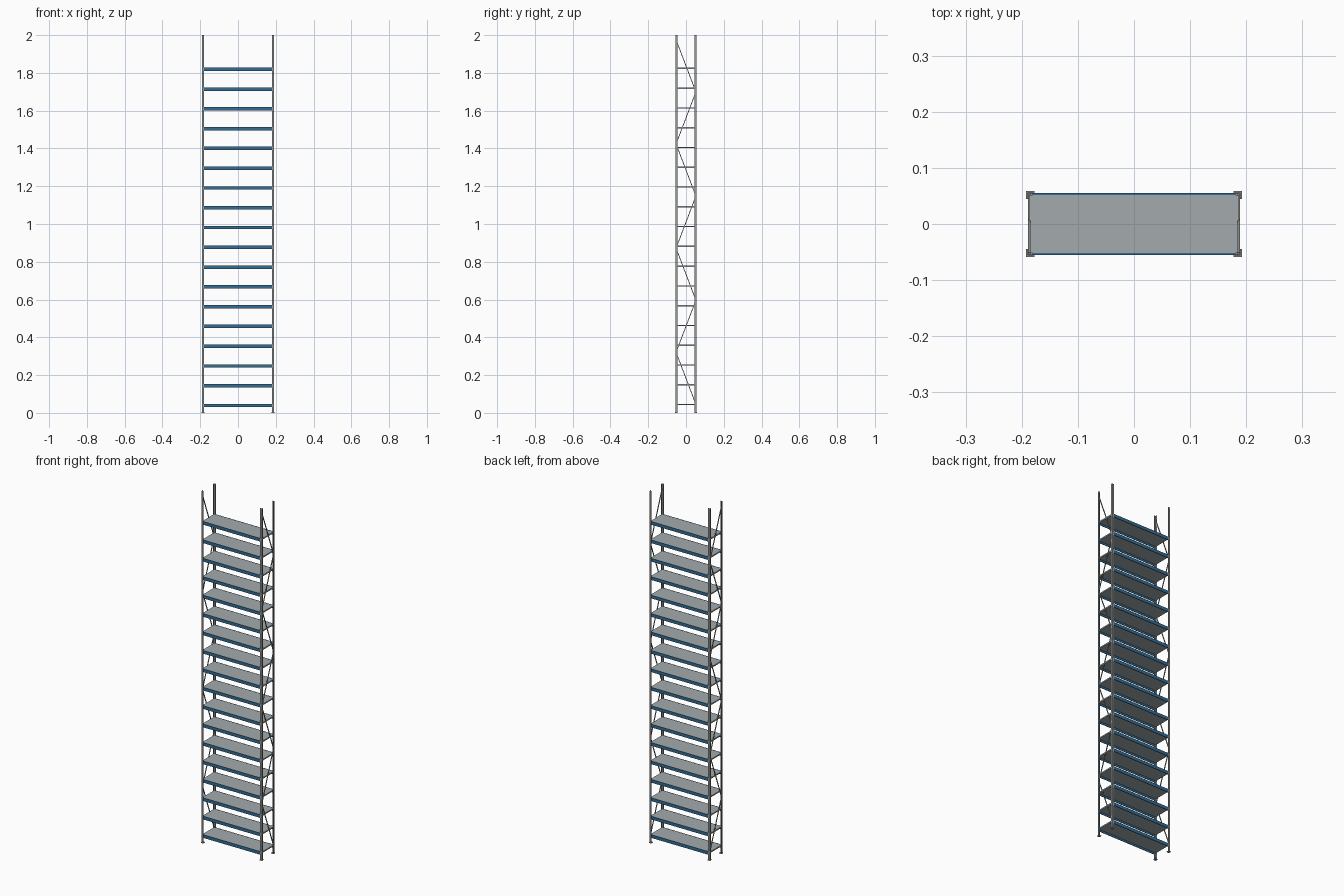
import bpy
import bmesh
from math import atan2, hypot
from mathutils import Matrix, Vector

cube = bpy.data.objects.get("Cube")
if cube:
    bpy.data.objects.remove(cube, do_unlink=True)


def material(name, rgb):
    m = bpy.data.materials.new(name)
    m.use_nodes = True
    m.diffuse_color = (*rgb, 1)
    m.node_tree.nodes["Principled BSDF"].inputs["Base Color"].default_value = (*rgb, 1)
    return m


STEEL = material("galvanised grey", (0.31, 0.33, 0.33))
PANEL = material("shelf grey", (0.37, 0.41, 0.42))
BLUE = material("beam blue", (0.035, 0.15, 0.29))


def make_object(name, bm, mat):
    bmesh.ops.recalc_face_normals(bm, faces=bm.faces)
    mesh = bpy.data.meshes.new(name)
    bm.to_mesh(mesh)
    bm.free()
    mesh.materials.append(mat)
    obj = bpy.data.objects.new(name, mesh)
    bpy.context.scene.collection.objects.link(obj)
    return obj


def box(name, center, size, mat, tilt=0):
    bm = bmesh.new()
    place = (Matrix.Translation(center) @ Matrix.Rotation(tilt, 4, "X")
             @ Matrix.Diagonal((*size, 1)))
    bmesh.ops.create_cube(bm, size=1, matrix=place)
    return make_object(name, bm, mat)


def angle_post(name, x, y, sx, sy):
    # L profile with its corner facing outwards
    leg, wall = 0.011, 0.002
    profile = [(0, 0), (leg, 0), (leg, wall), (wall, wall), (wall, leg), (0, leg)]
    bm = bmesh.new()
    base = bm.faces.new([bm.verts.new((x - sx * u, y - sy * v, 0)) for u, v in profile])
    top = bmesh.ops.extrude_face_region(bm, geom=[base])["geom"]
    bmesh.ops.translate(bm, vec=(0, 0, HEIGHT),
                        verts=[g for g in top if isinstance(g, bmesh.types.BMVert)])
    return make_object(name, bm, STEEL)


HEIGHT = 2.0
SHELVES = 18
PITCH = 0.1047
SIDES = (("left", 1), ("right", -1))
ENDS = (("front", -1), ("back", 1))

# Uprights and feet
for side, sx in SIDES:
    for end, sy in ENDS:
        angle_post(f"{end}_{side}_post", sx * 0.19, sy * 0.0565, sx, sy)
        box(f"{end}_{side}_foot", (sx * 0.185, sy * 0.0515, 0.002),
            (0.0145, 0.0145, 0.004), STEEL)

# Shelves: panel with a beam along each long edge
for i in range(SHELVES):
    top = 0.048 + i * PITCH
    box(f"shelf_panel_{i + 1}", (0, 0, top - 0.004), (0.375, 0.104, 0.007), PANEL)
    for end, sy in ENDS:
        box(f"{end}_beam_{i + 1}", (0, sy * 0.0535, top - 0.009),
            (0.361, 0.003, 0.018), BLUE)

# Zigzag bracing on both ends
BRACES = 7
Z_LOW, Z_HIGH = 0.045, 1.975
step = (Z_HIGH - Z_LOW) / BRACES
for side, sx in SIDES:
    for i in range(BRACES):
        direction = -1 if i % 2 == 0 else 1
        a = Vector((sx * 0.1865, -direction * 0.0525, Z_LOW + i * step))
        b = Vector((sx * 0.1865, direction * 0.0525, Z_LOW + (i + 1) * step))
        d = b - a
        box(f"{side}_brace_{i + 1}", (a + b) / 2, (0.004, 0.004, hypot(d.y, d.z)),
            STEEL, atan2(-d.y, d.z))
